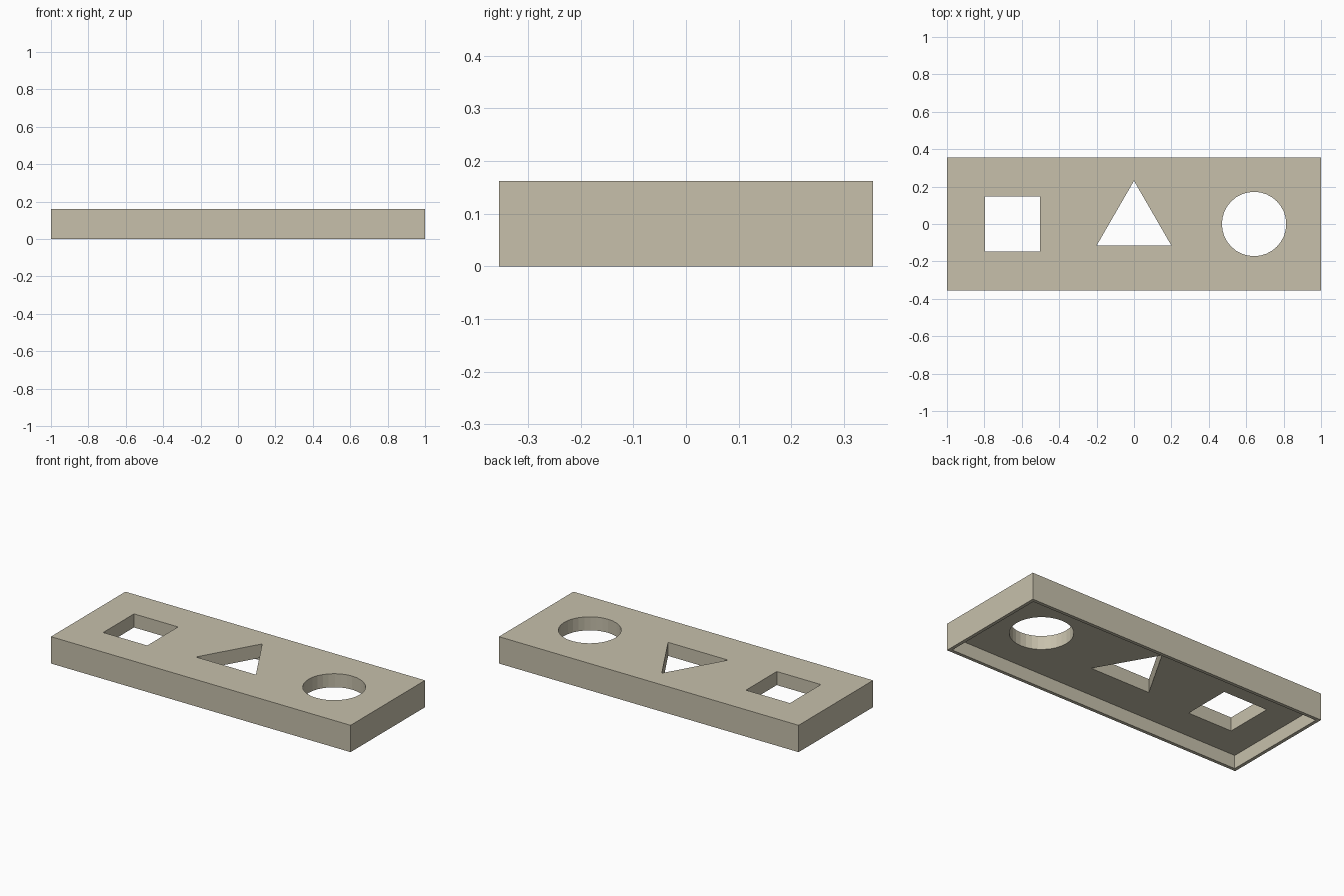
import bpy, math
from mathutils import Matrix

if "Cube" in bpy.data.objects:
    bpy.data.objects.remove(bpy.data.objects["Cube"])

HX, HY, H = 1.0, 0.355, 0.162   # half length, half width, height
WALL, RECESS = 0.02, 0.08       # rim thickness, underside depth

mat = bpy.data.materials.new("warm_beige")
mat.diffuse_color = (0.57, 0.53, 0.41, 1)
mat.use_nodes = True
mat.node_tree.nodes["Principled BSDF"].inputs["Base Color"].default_value = mat.diffuse_color


def prism(name, points, z0, z1):
    """Upright prism from a counter-clockwise outline."""
    n = len(points)
    verts = [(x, y, z) for z in (z0, z1) for x, y in points]
    faces = [tuple(reversed(range(n))), tuple(range(n, 2 * n))]
    faces += [(i, (i + 1) % n, n + (i + 1) % n, n + i) for i in range(n)]
    me = bpy.data.meshes.new(name)
    me.from_pydata(verts, [], faces)
    me.materials.append(mat)
    ob = bpy.data.objects.new(name, me)
    bpy.context.collection.objects.link(ob)
    return ob


def rect(hx, hy, cx=0):
    return [(cx - hx, -hy), (cx + hx, -hy), (cx + hx, hy), (cx - hx, hy)]


def polygon(n, r, cx, start):
    return [(cx + r * math.cos(start + math.tau * i / n),
             r * math.sin(start + math.tau * i / n)) for i in range(n)]


# board
board = prism("shape_sorter_board", rect(HX, HY), 0, H)

# hollow underside and the square, triangular and round openings
cutters = [
    prism("underside_cutter", rect(HX - WALL, HY - WALL), -0.1, RECESS),
    prism("square_cutter", rect(0.147, 0.147, -0.65), -0.2, 0.3),
    prism("triangle_cutter", polygon(3, 0.231, 0, math.pi / 2), -0.2, 0.3),
    prism("circle_cutter", polygon(32, 0.172, 0.642, 0), -0.2, 0.3),
]
for c in cutters:
    c.hide_render = True
    c.hide_set(True)
    m = board.modifiers.new(c.name, 'BOOLEAN')
    m.operation = 'DIFFERENCE'
    m.solver = 'EXACT'
    m.object = c
bpy.context.view_layer.objects.active = board
for m in list(board.modifiers):
    bpy.ops.object.modifier_apply(modifier=m.name)
for c in cutters:
    bpy.data.objects.remove(c)
